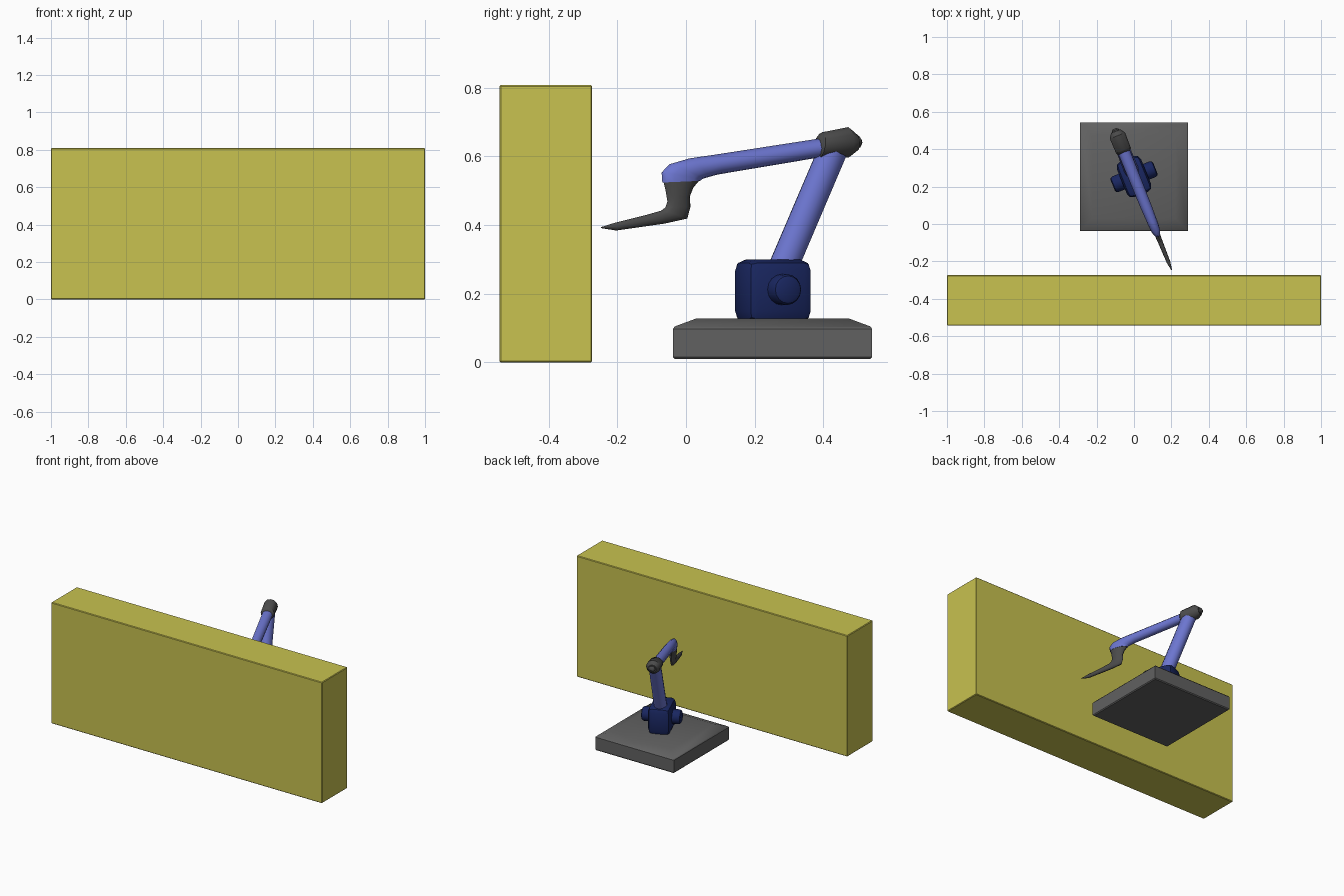
import bpy, bmesh, math
from mathutils import Vector, Matrix

if "Cube" in bpy.data.objects:
    bpy.data.objects.remove(bpy.data.objects["Cube"])

CY = 0.253                      # turntable centre in y
F = Vector((0.374, -0.927, 0))  # direction the arm reaches
S = Vector((0.927, 0.374, 0))   # sideways axis of the arm


def mat(name, r, g, b):
    m = bpy.data.materials.new(name)
    m.diffuse_color = (r, g, b, 1)
    m.use_nodes = True
    m.node_tree.nodes["Principled BSDF"].inputs["Base Color"].default_value = m.diffuse_color
    return m


YELLOW = mat("yellow", 0.58, 0.54, 0.08)
BLUE = mat("blue", 0.15, 0.18, 0.63)
NAVY = mat("navy", 0.01, 0.02, 0.12)
DARK = mat("dark_grey", 0.07, 0.07, 0.07)
GREY = mat("grey", 0.12, 0.12, 0.12)


def finish(name, bm, material, angle=30):
    bmesh.ops.recalc_face_normals(bm, faces=bm.faces)
    me = bpy.data.meshes.new(name)
    bm.to_mesh(me)
    bm.free()
    ob = bpy.data.objects.new(name, me)
    bpy.context.collection.objects.link(ob)
    me.materials.append(material)
    bpy.ops.object.select_all(action='DESELECT')
    bpy.context.view_layer.objects.active = ob
    ob.select_set(True)
    bpy.ops.object.shade_smooth_by_angle(angle=math.radians(angle))
    return ob


def skin(name, rings, material, angle=30):
    """Join equal-sized rings of points into a closed skin."""
    bm = bmesh.new()
    vs = [[bm.verts.new(p) for p in r] for r in rings]
    n = len(vs[0])
    for a, b in zip(vs, vs[1:]):
        for i in range(n):
            j = (i + 1) % n
            bm.faces.new((a[i], a[j], b[j], b[i]))
    bm.faces.new(vs[0])
    bm.faces.new(vs[-1])
    return finish(name, bm, material, angle)


def limb(name, sections, material, n=12, angle=40):
    """Sections: two opposite edge points as seen from the right, and a half width."""
    rings = []
    for ya, za, yb, zb, w in sections:
        a = Vector((0, CY, 0)) + F * (CY - ya) / 0.927 + Vector((0, 0, za))
        b = Vector((0, CY, 0)) + F * (CY - yb) / 0.927 + Vector((0, 0, zb))
        mid, half = (a + b) / 2, (a - b) / 2
        rings.append([mid + half * math.cos(t) + S * w * math.sin(t)
                      for t in (2 * math.pi * i / n for i in range(n))])
    return skin(name, rings, material, angle)


def box(name, centre, size, bevel, segments, material, rot=None):
    bm = bmesh.new()
    bmesh.ops.create_cube(bm, size=1)
    bmesh.ops.scale(bm, vec=size, verts=bm.verts)
    bmesh.ops.bevel(bm, geom=bm.edges[:], offset=bevel, segments=segments,
                    affect='EDGES', profile=0.5)
    bm.transform(Matrix.Translation(centre) @ (rot or Matrix()))
    return finish(name, bm, material)


# wall block in front of the arm
box("wall", (0, -0.408, 0.404), (2, 0.27, 0.808), 0.004, 1, YELLOW)

# square plinth with sloping top
skin("base", [[(x * h, CY - 0.001 + y * h, z) for x, y in ((-1, -1), (1, -1), (1, 1), (-1, 1))]
              for h, z in ((0.285, 0.01), (0.29, 0.016), (0.29, 0.098),
                           (0.284, 0.105), (0.222, 0.128))], GREY)

# shoulder housing turned with the arm
turn = Matrix.Rotation(math.atan2(F.y, F.x), 4, 'Z')
box("shoulder_housing", (0, CY, 0.208), (0.206, 0.14, 0.182), 0.032, 2, NAVY, turn)

# round pivot caps on both sides
for side, label in ((1, "right"), (-1, "left")):
    skin("pivot_cap_" + label,
         [[Vector((0, CY, 0.212)) + S * side * w + (F * math.cos(t) + Vector((0, 0, 1)) * math.sin(t)) * r
           for t in (2 * math.pi * i / 16 for i in range(16))]
          for w, r in ((0.05, 0.045), (0.108, 0.045), (0.118, 0.04), (0.123, 0.03))], NAVY)

# lower arm
limb("lower_arm", [(0.217, 0.228, 0.293, 0.196, 0.04),
                   (0.388, 0.629, 0.464, 0.597, 0.038)], BLUE)

# elbow joint and its end cap
limb("elbow_joint", [(0.384, 0.655, 0.378, 0.600, 0.030),
                     (0.396, 0.670, 0.384, 0.591, 0.042),
                     (0.472, 0.685, 0.474, 0.597, 0.044),
                     (0.495, 0.665, 0.498, 0.616, 0.026)], DARK)
limb("elbow_cap", [(0.485, 0.661, 0.487, 0.621, 0.021),
                   (0.502, 0.660, 0.504, 0.624, 0.019),
                   (0.509, 0.650, 0.510, 0.633, 0.010)], DARK)

# upper arm bending down at the wrist
limb("upper_arm", [(0.396, 0.653, 0.390, 0.597, 0.033),
                   (0.092, 0.606, 0.092, 0.547, 0.030),
                   (0.010, 0.594, 0.063, 0.539, 0.028),
                   (-0.048, 0.577, 0.048, 0.534, 0.027),
                   (-0.071, 0.553, 0.045, 0.532, 0.026),
                   (-0.069, 0.524, 0.042, 0.529, 0.025)], BLUE)

# wrist and pointed tool
limb("wrist_tool", [(-0.066, 0.527, 0.040, 0.531, 0.024),
                    (-0.060, 0.504, 0.022, 0.510, 0.023),
                    (-0.054, 0.468, 0.011, 0.483, 0.020),
                    (-0.060, 0.451, 0.013, 0.454, 0.018),
                    (-0.072, 0.442, 0.004, 0.419, 0.016),
                    (-0.121, 0.428, -0.063, 0.404, 0.013),
                    (-0.206, 0.407, -0.203, 0.384, 0.010),
                    (-0.247, 0.394, -0.247, 0.391, 0.002)], DARK)
